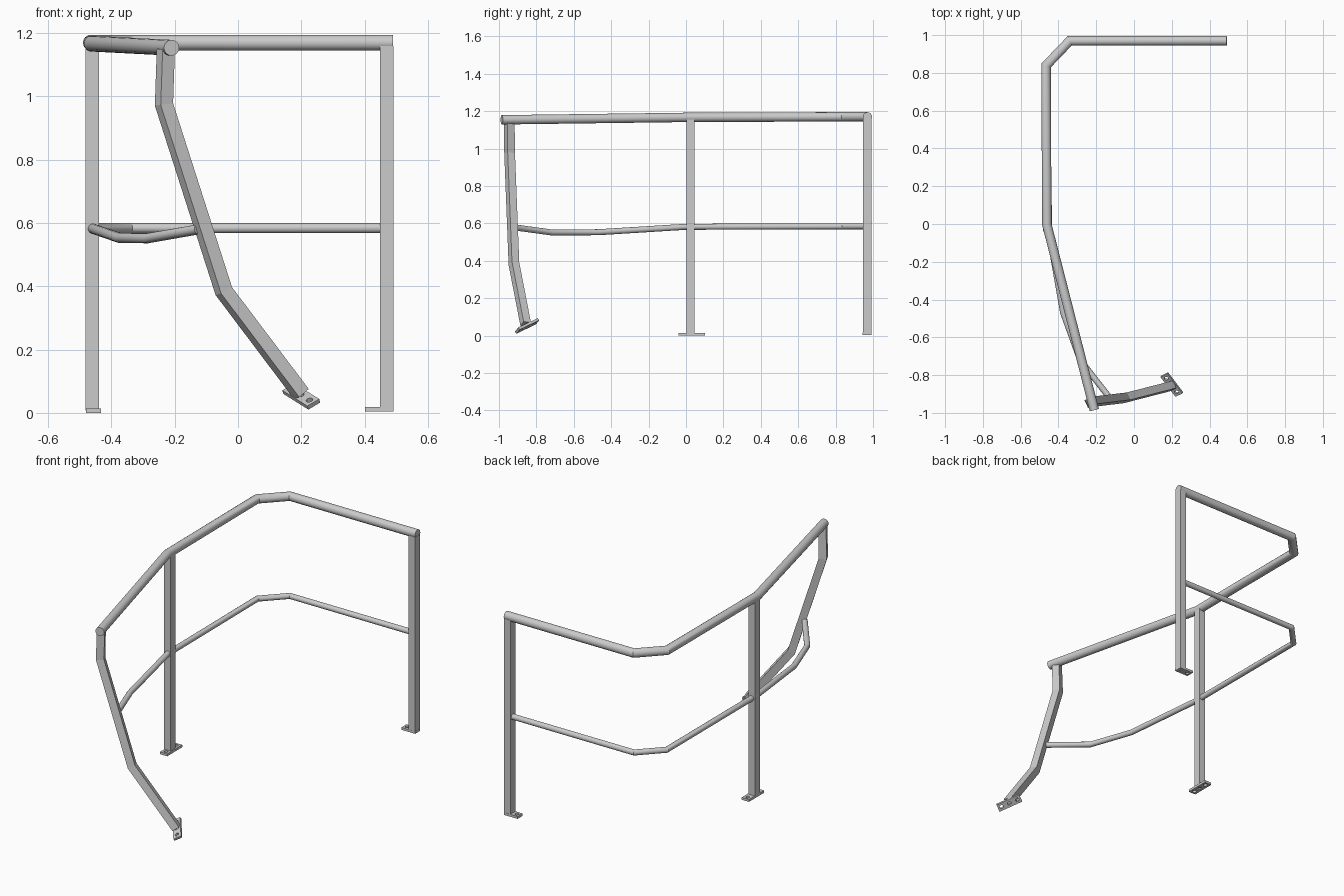
import bpy, bmesh, math
from mathutils import Vector, Matrix

if "Cube" in bpy.data.objects:
    bpy.data.objects.remove(bpy.data.objects["Cube"])


def sweep(name, points, profile, right, smooth=False):
    """Sweep a 2D profile along straight segments with mitred joints."""
    pts = [Vector(p) for p in points]
    dirs = [(b - a).normalized() for a, b in zip(pts, pts[1:])]
    r = Vector(right)
    r = (r - dirs[0] * r.dot(dirs[0])).normalized()
    bm = bmesh.new()
    rings = []
    for i, p in enumerate(pts):
        d = dirs[max(i - 1, 0)]
        out = dirs[min(i, len(dirs) - 1)]
        n = d.cross(r)
        plane = (d + out).normalized()
        ring = []
        for a, b in profile:
            o = r * a + n * b
            o -= d * (o.dot(plane) / d.dot(plane))
            ring.append(bm.verts.new(p + o))
        rings.append(ring)
        if 0 < i < len(pts) - 1:
            r = d.rotation_difference(out) @ r
    k = len(profile)
    for A, B in zip(rings, rings[1:]):
        for j in range(k):
            bm.faces.new((A[j], A[(j + 1) % k], B[(j + 1) % k], B[j]))
    bm.faces.new(rings[0])
    bm.faces.new(rings[-1])
    bmesh.ops.recalc_face_normals(bm, faces=bm.faces[:])
    me = bpy.data.meshes.new(name)
    bm.to_mesh(me)
    bm.free()
    ob = bpy.data.objects.new(name, me)
    bpy.context.collection.objects.link(ob)
    if smooth:
        bpy.ops.object.select_all(action='DESELECT')
        ob.select_set(True)
        bpy.context.view_layer.objects.active = ob
        bpy.ops.object.shade_smooth_by_angle(angle=math.radians(25))
    return ob


def circle(rad, n=16):
    return [(rad * math.cos(2 * math.pi * i / n), rad * math.sin(2 * math.pi * i / n)) for i in range(n)]


def rect(w, h):
    return [(-w / 2, -h / 2), (w / 2, -h / 2), (w / 2, h / 2), (-w / 2, h / 2)]


def base_plate(name, centre, long_axis, short_axis, length, holes):
    """Thin foot plate with bolt holes at offsets along its long axis."""
    u = Vector(long_axis).normalized()
    v = Vector(short_axis)
    v = (v - u * v.dot(u)).normalized()
    n = u.cross(v)
    c = Vector(centre)
    ob = sweep(name, [c - n * 0.007, c + n * 0.007], rect(length, 0.047), u)
    for h in holes:
        q = c + u * h
        cut = sweep("hole_cutter", [q - n * 0.03, q + n * 0.03], circle(0.011, 12), u)
        mod = ob.modifiers.new("bolt_hole", 'BOOLEAN')
        mod.operation = 'DIFFERENCE'
        mod.solver = 'EXACT'
        mod.object = cut
        bpy.context.view_layer.objects.active = ob
        bpy.ops.object.modifier_apply(modifier=mod.name)
        bpy.data.objects.remove(cut)


# Handrail and thinner middle rail
sweep("top_rail", [(0.49, 0.97, 1.17), (-0.34, 0.97, 1.17), (-0.465, 0.84, 1.17),
                   (-0.462, 0.0, 1.167), (-0.21, -0.985, 1.154)], circle(0.025), (0, 1, 0), True)
sweep("middle_rail", [(0.46, 0.968, 0.584), (-0.34, 0.968, 0.584), (-0.462, 0.84, 0.584),
                      (-0.458, 0.0, 0.582), (-0.375, -0.47, 0.553), (-0.285, -0.72, 0.552),
                      (-0.125, -0.925, 0.58)], circle(0.016), (0, 1, 0), True)

# Upright square posts
for name, x, y in (("middle_post", -0.461, 0.024), ("end_post", 0.47, 0.968)):
    sweep(name, [(x, y, 0.008), (x, y, 1.16)], rect(0.042, 0.045), (1, 0, 0))

# Bent post at the damaged end
sweep("bent_post", [(-0.228, -0.945, 1.15), (-0.234, -0.943, 0.975),
                    (-0.045, -0.92, 0.385), (0.2, -0.857, 0.06)], rect(0.043, 0.043), (0.9, 0.43, 0))

# Foot plates
base_plate("middle_foot_plate", (-0.457, 0.031, 0.007), (0, 1, 0), (-1, 0, 0), 0.14, (-0.048, 0, 0.048))
base_plate("end_foot_plate", (0.447, 0.968, 0.011), (1, 0, 0), (0, 1, 0), 0.09, (-0.024, 0.023))
base_plate("bent_foot_plate", (0.2, -0.85, 0.052), (0.08, -0.105, -0.05), (0.71, 0.48, 0.52), 0.14, (-0.048, 0, 0.048))
